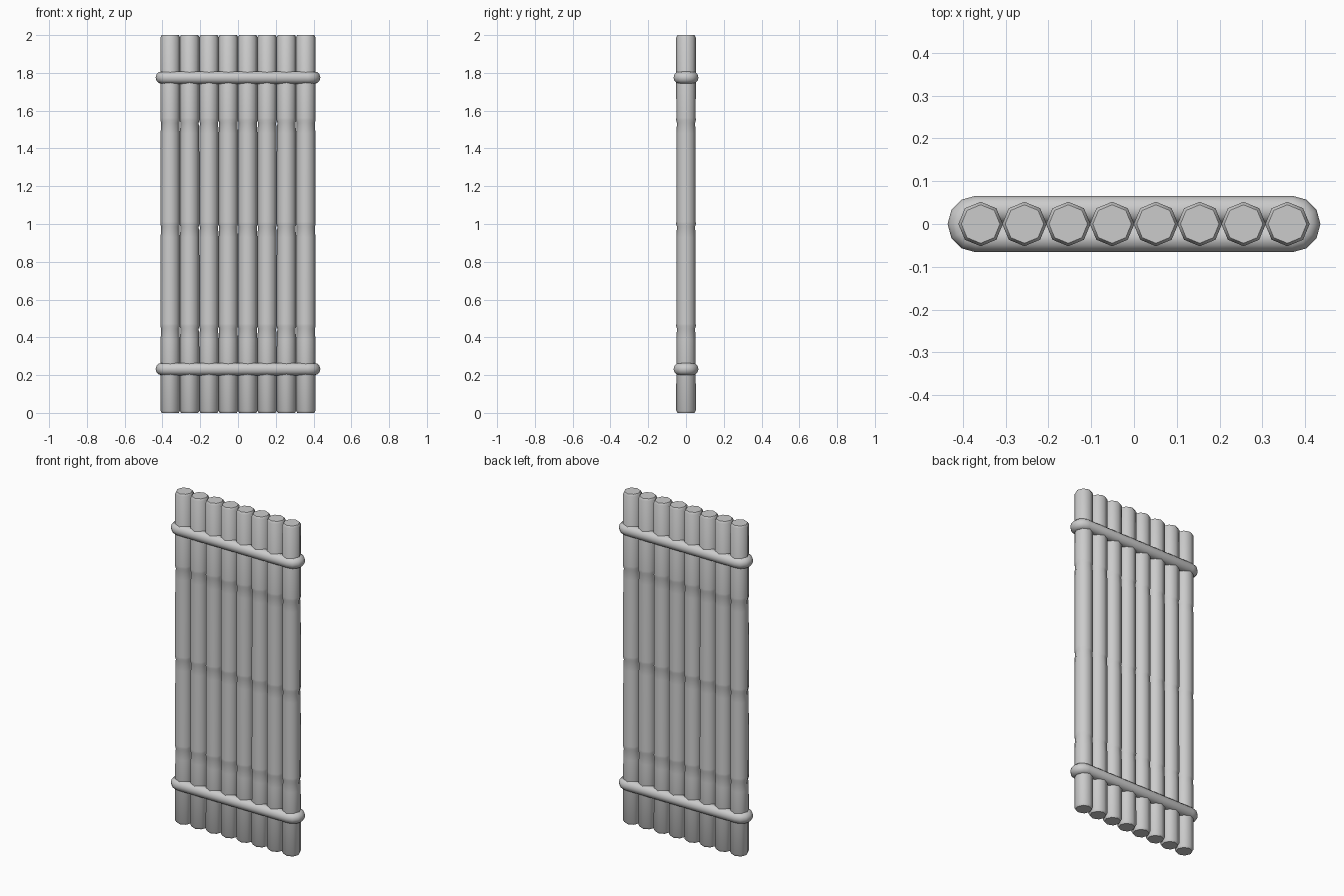
import bpy
import bmesh
from math import sin, cos, pi, radians

cube = bpy.data.objects.get("Cube")
if cube:
    bpy.data.objects.remove(cube, do_unlink=True)

grey = bpy.data.materials.new("plain grey")
grey.use_nodes = True
colour = (0.6, 0.6, 0.6, 1)
grey.diffuse_color = colour
grey.node_tree.nodes["Principled BSDF"].inputs["Base Color"].default_value = colour

POLES, SPACING, RADIUS, HEIGHT, SIDES = 8, 0.1025, 0.052, 2.0, 8


def finish(name, bm, angle):
    bmesh.ops.recalc_face_normals(bm, faces=bm.faces)
    mesh = bpy.data.meshes.new(name)
    bm.to_mesh(mesh)
    bm.free()
    mesh.materials.append(grey)
    obj = bpy.data.objects.new(name, mesh)
    bpy.context.collection.objects.link(obj)
    bpy.ops.object.select_all(action='DESELECT')
    obj.select_set(True)
    bpy.context.view_layer.objects.active = obj
    bpy.ops.object.shade_smooth_by_angle(angle=radians(angle))
    return obj


def bridge(bm, a, b):
    for i in range(len(a)):
        j = (i + 1) % len(a)
        bm.faces.new((a[i], a[j], b[j], b[i]))


# Pole profile: rounded ends and a pinched joint at each node
profile = [(0.0, 0.045), (0.012, RADIUS)]
for node in (0.46, 1.0, 1.55):
    profile += [(node - 0.07, 0.051), (node - 0.015, 0.048), (node, 0.052), (node + 0.012, 0.0515)]
profile += [(HEIGHT - 0.012, RADIUS), (HEIGHT, 0.045)]


def pole(index):
    x = (index - (POLES - 1) / 2) * SPACING
    bm = bmesh.new()
    rings = [[bm.verts.new((x + r * cos(2 * pi * k / SIDES), r * sin(2 * pi * k / SIDES), z))
              for k in range(SIDES)] for z, r in profile]
    for a, b in zip(rings, rings[1:]):
        bridge(bm, a, b)
    bm.faces.new(rings[0])
    bm.faces.new(rings[-1])
    finish(f"pole_{index + 1}", bm, 50)


# Lashing: a round cord swept around a long loop with rounded ends
def lashing(name, z):
    bm = bmesh.new()
    tube, bend, half, steps = 0.033, 0.033, 0.37, 6
    rings = []
    for side in (1, -1):
        for s in range(steps + 1):
            t = side * pi / 2 - pi * s / steps
            rings.append([bm.verts.new((side * half + (bend + tube * cos(p)) * cos(t),
                                        (bend + tube * cos(p)) * sin(t),
                                        z + tube * sin(p)))
                          for p in (2 * pi * k / 12 for k in range(12))])
    for i, ring in enumerate(rings):
        bridge(bm, ring, rings[(i + 1) % len(rings)])
    finish(name, bm, 60)


for i in range(POLES):
    pole(i)
lashing("lower_lashing", 0.232)
lashing("upper_lashing", 1.775)
